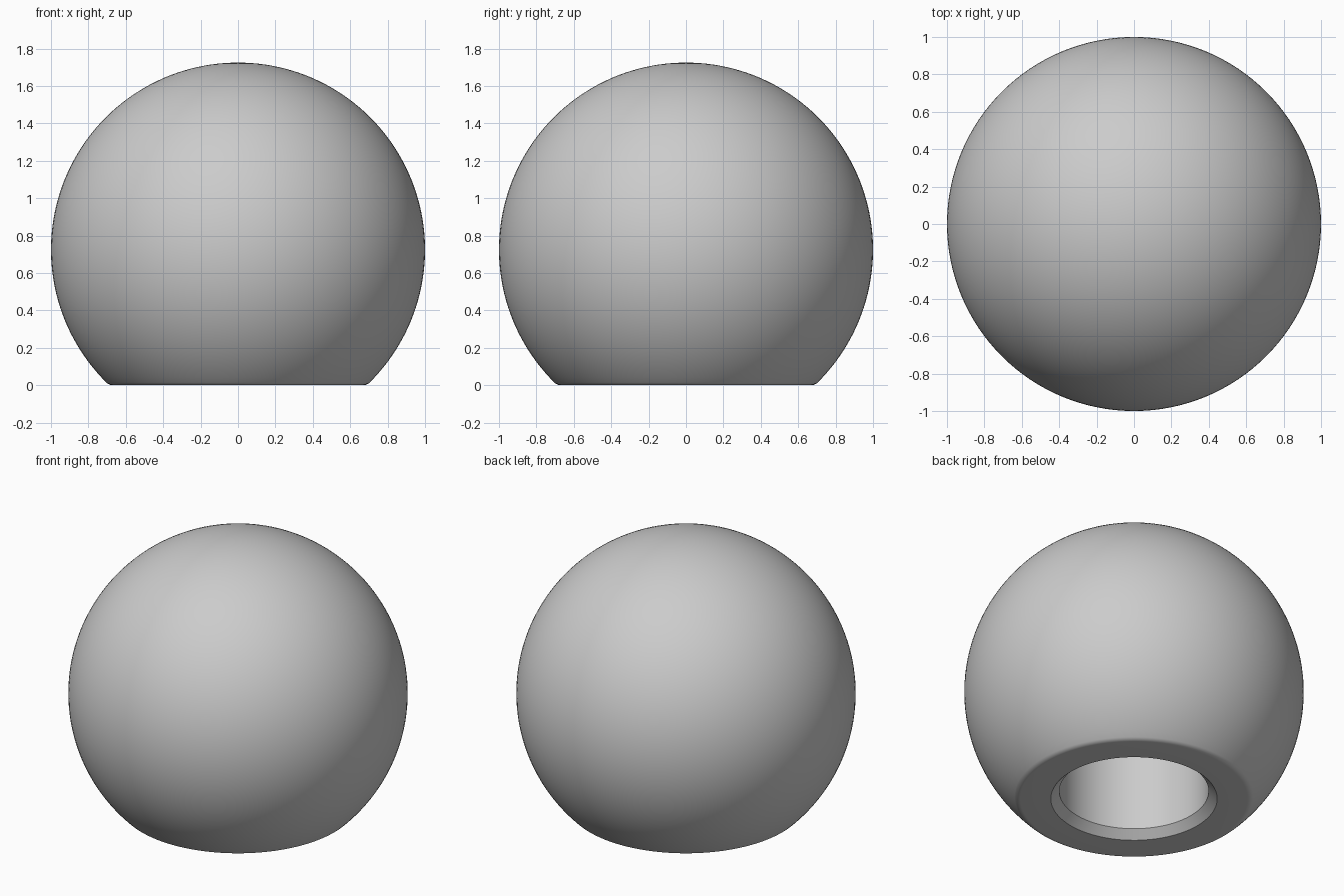
import bpy, bmesh
from math import sin, cos, pi, atan2, sqrt, radians

if "Cube" in bpy.data.objects:
    bpy.data.objects.remove(bpy.data.objects["Cube"])

CZ = 0.725          # ball centre height, ball radius is 1
F = 0.05            # base edge fillet radius
SEG = 128

# Half profile (radius, z): ball from pole down to the fillet
fr = sqrt((1 - F) ** 2 - (CZ - F) ** 2)      # fillet centre radius
end = atan2(F - CZ, fr)                      # tangent angle ball / fillet
N, K = 64, 6
profile = []
for i in range(N + 1):
    a = pi / 2 + (end - pi / 2) * i / N
    profile.append((0.0 if i == 0 else cos(a), CZ + sin(a)))
# Fillet down to the flat base
for i in range(1, K + 1):
    a = end + (-pi / 2 - end) * i / K
    profile.append((fr + F * cos(a), F + F * sin(a)))
# Chamfered blind bore
profile += [(0.49, 0), (0.44, 0.05), (0.44, 1.0), (0.0, 1.0)]

# Revolve the profile around z
bm = bmesh.new()
verts = [bm.verts.new((r, 0, z)) for r, z in profile]
edges = [bm.edges.new(p) for p in zip(verts, verts[1:])]
bmesh.ops.spin(bm, geom=verts + edges, cent=(0, 0, 0), axis=(0, 0, 1),
               angle=2 * pi, steps=SEG, use_duplicate=False)
bmesh.ops.remove_doubles(bm, verts=bm.verts[:], dist=1e-5)
bmesh.ops.recalc_face_normals(bm, faces=bm.faces[:])

mesh = bpy.data.meshes.new("ball_knob")
bm.to_mesh(mesh)
bm.free()
knob = bpy.data.objects.new("ball_knob", mesh)
bpy.context.collection.objects.link(knob)
bpy.context.view_layer.objects.active = knob
knob.select_set(True)
bpy.ops.object.shade_smooth_by_angle(angle=radians(30))
